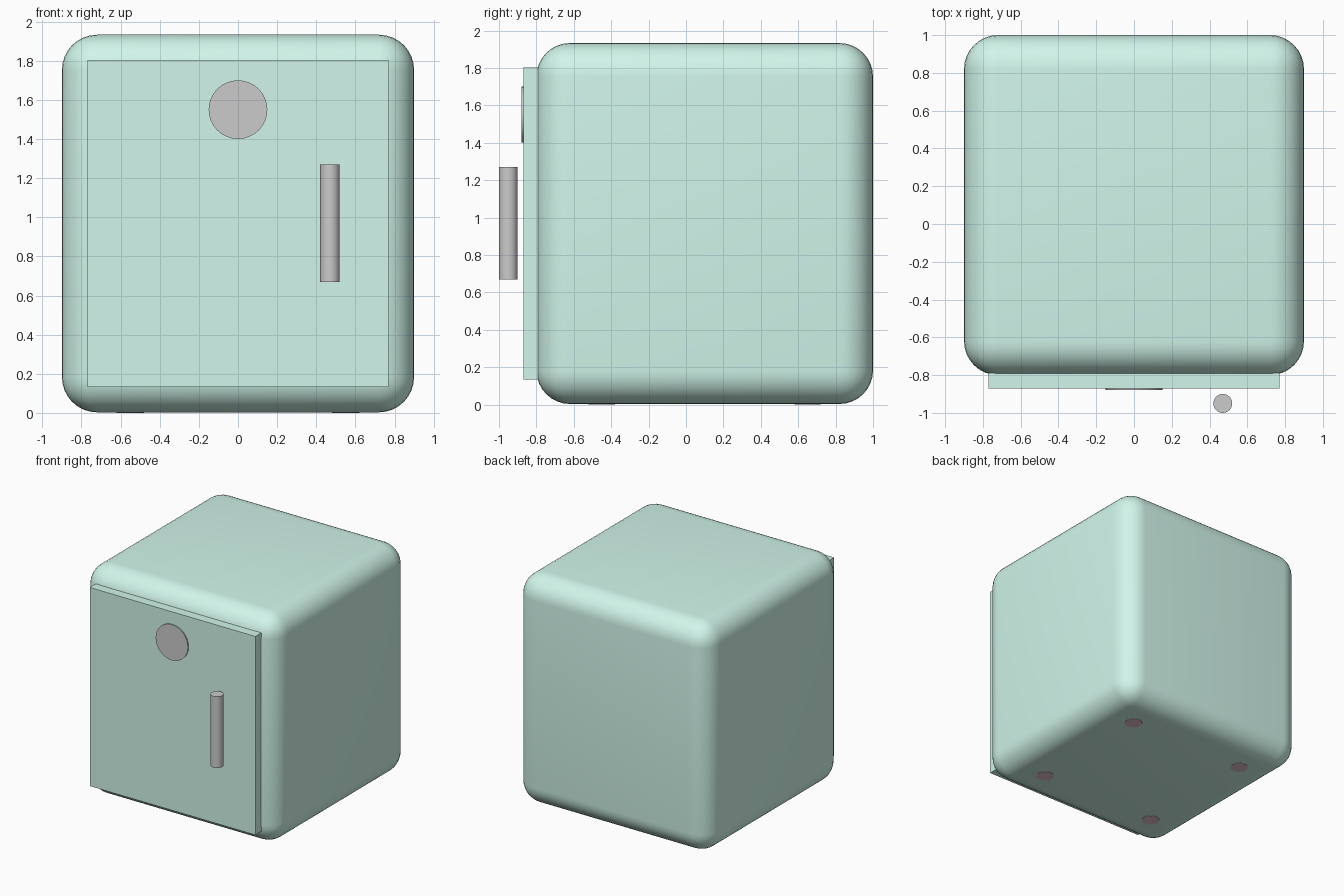
import bpy
from math import radians

if "Cube" in bpy.data.objects:
    bpy.data.objects.remove(bpy.data.objects["Cube"])


def material(name, rgb):
    m = bpy.data.materials.new(name)
    m.diffuse_color = (*rgb, 1)
    m.use_nodes = True
    m.node_tree.nodes["Principled BSDF"].inputs["Base Color"].default_value = m.diffuse_color
    return m


def box(name, lo, hi, mat):
    centre = [(a + b) / 2 for a, b in zip(lo, hi)]
    bpy.ops.mesh.primitive_cube_add(size=1, location=centre)
    ob = bpy.context.object
    ob.name = name
    ob.scale = [b - a for a, b in zip(lo, hi)]
    bpy.ops.object.transform_apply(location=False, rotation=False, scale=True)
    ob.data.materials.append(mat)
    return ob


def cylinder(name, centre, radius, depth, rot=(0, 0, 0), mat=None):
    bpy.ops.mesh.primitive_cylinder_add(vertices=32, radius=radius, depth=depth,
                                        location=centre, rotation=rot)
    ob = bpy.context.object
    ob.name = name
    if mat:
        ob.data.materials.append(mat)
    bpy.ops.object.shade_smooth_by_angle(angle=radians(30))
    return ob


mint = material("mint_enamel", (0.64, 0.92, 0.83))
rose = material("foot_rubber", (0.75, 0.55, 0.58))

# Rounded cabinet
body = box("cabinet", (-0.9, -0.8, 0.003), (0.9, 1.0, 1.933), mint)
bevel = body.modifiers.new("rounding", 'BEVEL')
bevel.width = 0.18
bevel.segments = 8
bpy.ops.object.modifier_apply(modifier=bevel.name)
bpy.ops.object.shade_smooth_by_angle(angle=radians(30))

# Flat door panel standing proud of the front
box("door", (-0.77, -0.87, 0.133), (0.77, -0.79, 1.803), mint)

# Round door plate and upright handle bar
cylinder("round_plate", (0, -0.87, 1.55), 0.15, 0.02, (radians(90), 0, 0))
cylinder("handle", (0.47, -0.95, 0.97), 0.05, 0.6)

# Four feet, nearly flush with the underside
for side, x in (("left", -0.55), ("right", 0.55)):
    for end, y in (("front", -0.45), ("back", 0.65)):
        cylinder(f"{end}_{side}_foot", (x, y, 0.04), 0.07, 0.08, mat=rose)
